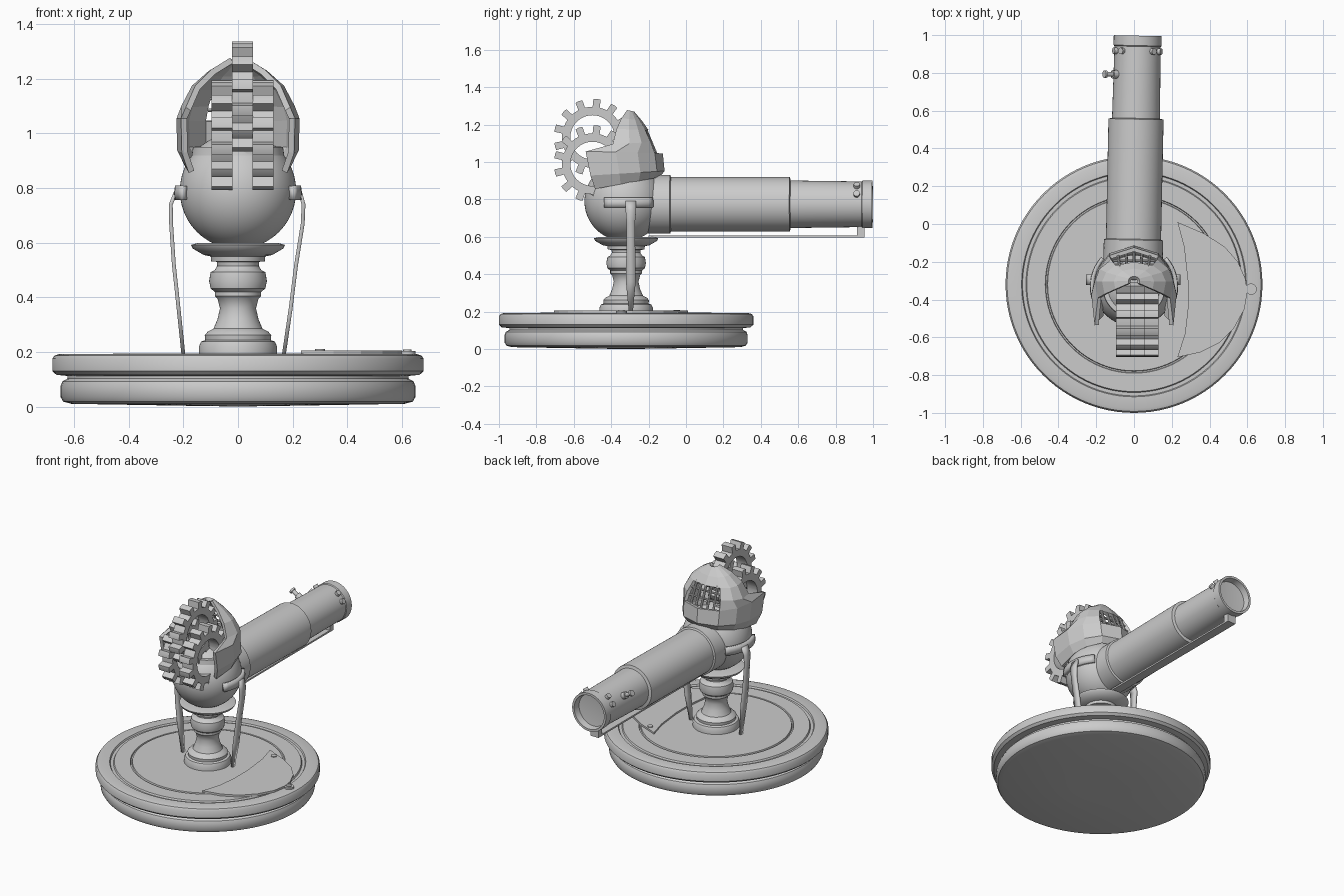
import bpy, bmesh
from math import sin, cos, pi, radians
from mathutils import Matrix, Vector

CY = -0.32  # y of the pedestal axis


def make(name, verts, faces, smooth=None, thick=0, offset=0):
    me = bpy.data.meshes.new(name)
    me.from_pydata([tuple(v) for v in verts], [], faces)
    bm = bmesh.new()
    bm.from_mesh(me)
    bmesh.ops.remove_doubles(bm, verts=bm.verts, dist=1e-5)
    bmesh.ops.recalc_face_normals(bm, faces=bm.faces)
    bm.to_mesh(me)
    bm.free()
    ob = bpy.data.objects.new(name, me)
    bpy.context.collection.objects.link(ob)
    if thick:
        m = ob.modifiers.new("thickness", 'SOLIDIFY')
        m.thickness, m.offset = thick, offset
    if smooth:
        bpy.ops.object.select_all(action='DESELECT')
        ob.select_set(True)
        bpy.context.view_layer.objects.active = ob
        bpy.ops.object.shade_smooth_by_angle(angle=radians(smooth))
    return ob


def lathe(name, prof, mat, n=64):
    """Revolve (radius, height) pairs around local z."""
    verts = [mat @ Vector((r * cos(2*pi*i/n), r * sin(2*pi*i/n), h)) for r, h in prof for i in range(n)]
    faces = [(k*n+i, k*n+(i+1) % n, (k+1)*n+(i+1) % n, (k+1)*n+i)
             for k in range(len(prof)-1) for i in range(n)]
    return make(name, verts, faces, 35)


def grid(name, rows, skip=(), **kw):
    n = len(rows[0])
    faces = [(k*n+i, k*n+i+1, (k+1)*n+i+1, (k+1)*n+i)
             for k in range(len(rows)-1) for i in range(n-1) if (k, i) not in skip]
    return make(name, [v for r in rows for v in r], faces, **kw)


def prism(name, outline, z0, z1):
    n = len(outline)
    verts = [(x, y, z) for z in (z0, z1) for x, y in outline]
    faces = [tuple(range(n)), tuple(range(n, 2*n))] + [(i, (i+1) % n, n+(i+1) % n, n+i) for i in range(n)]
    return make(name, verts, faces)


def box(name, x0, x1, y0, y1, z0, z1):
    return prism(name, [(x0, y0), (x1, y0), (x1, y1), (x0, y1)], z0, z1)


def rod(name, a, b, r, n=12):
    a, b = Vector(a), Vector(b)
    d = b - a
    mat = Matrix.Translation(a) @ d.to_track_quat('Z', 'Y').to_matrix().to_4x4()
    return lathe(name, [(0, 0), (r, 0), (r, d.length), (0, d.length)], mat, n)


axis = Matrix.Translation((0, CY, 0))

# Two-tier round base with engraved rings
lathe("base", [(0, 0), (0.2, 0.003), (0.61, 0.01), (0.64, 0.018), (0.65, 0.035), (0.65, 0.075), (0.643, 0.092),
               (0.625, 0.102), (0.625, 0.112), (0.665, 0.116), (0.68, 0.13), (0.68, 0.175), (0.672, 0.187),
               (0.655, 0.192), (0.595, 0.192), (0.59, 0.182), (0.572, 0.182), (0.567, 0.192), (0.47, 0.192),
               (0.467, 0.184), (0.46, 0.184), (0.457, 0.194), (0, 0.194)], axis, 96)

# Turned pedestal
lathe("pedestal", [(0, 0.19), (0.143, 0.19), (0.143, 0.22), (0.135, 0.238), (0.12, 0.243), (0.122, 0.262),
                   (0.11, 0.275), (0.09, 0.285), (0.075, 0.32), (0.066, 0.36), (0.075, 0.395), (0.085, 0.405),
                   (0.085, 0.42), (0.1, 0.432), (0.106, 0.46), (0.1, 0.492), (0.085, 0.5), (0.076, 0.515),
                   (0.078, 0.53), (0.098, 0.532), (0.1, 0.55), (0.125, 0.555), (0.165, 0.578), (0.172, 0.592),
                   (0.15, 0.598), (0, 0.598)], axis)

# Ball body with neck
R = 0.213
lathe("ball_body", [(R*sin(pi*i/24), 0.79 - R*cos(pi*i/24)) for i in range(25)],
      Matrix.Translation((0, -0.33, 0)))
lathe("neck", [(0.2, 0.8), (0.172, 0.9), (0.165, 0.95), (0, 0.95)], Matrix.Translation((0, -0.33, 0)))

# Stepped barrel with recessed end
tube = Matrix.Translation((-0.001, 0, 0.774)) @ Matrix.Rotation(radians(-1.2), 4, 'Z') @ Matrix.Rotation(-pi/2, 4, 'X')
lathe("barrel", [(0, -0.25), (0.157, -0.23), (0.157, -0.085), (0.146, -0.08), (0.146, 0.555), (0.127, 0.56),
                 (0.122, 0.94), (0.127, 0.945), (0.127, 0.997), (0.112, 0.997), (0.106, 0.955), (0, 0.945)], tube)


def on_tube(ang, r, y):
    a = radians(ang)
    return tube @ Vector((r*cos(a), -r*sin(a), y))


for ang in (25, 50, 130, 155):
    rod("barrel_bolt", on_tube(ang, 0.11, 0.915), on_tube(ang, 0.14, 0.915), 0.017)
rod("peg_stem", on_tube(150, 0.11, 0.79), on_tube(150, 0.195, 0.79), 0.013)
rod("peg_foot", on_tube(150, 0.11, 0.79), on_tube(150, 0.15, 0.79), 0.022)
rod("peg_knob", on_tube(150, 0.187, 0.79), on_tube(150, 0.2, 0.79), 0.02)

# Flat rail below the barrel
box("under_rail", -0.02, 0.04, -0.2, 0.955, 0.597, 0.608)
box("rail_hook", -0.02, 0.04, 0.915, 0.955, 0.6, 0.655)

# Side bands and tapering arms
arms = {-1: [(0.226, 0.79), (0.246, 0.74), (0.245, 0.67), (0.235, 0.52), (0.222, 0.4), (0.2, 0.19)],
        1: [(0.226, 0.79), (0.24, 0.74), (0.237, 0.67), (0.213, 0.52), (0.193, 0.36), (0.168, 0.19)]}
widths = [0.028, 0.028, 0.022, 0.024, 0.026, 0.01]
for s, path in arms.items():
    side = "right" if s > 0 else "left"
    grid(side + "_arm", [[(s*x, -0.295 - w, z), (s*x, -0.295 + w, z)] for (x, z), w in zip(path, widths)],
         smooth=40, thick=0.014)
    band = [radians(-28 + 70*i/10) for i in range(11)]
    grid(side + "_band", [[(s*r*cos(a), -0.33 + r*sin(a), z) for a in band]
                          for r, z in ((0.222, 0.757), (0.224, 0.782), (0.221, 0.808))], smooth=40, thick=0.02)

# Helmet shell open at the back: (y_back, z_back, y_front, z_front, half width)
sections = [(-0.485, 0.86, -0.15, 0.925, 0.185), (-0.51, 0.93, -0.125, 0.955, 0.212),
            (-0.535, 1.055, -0.135, 1.045, 0.215), (-0.39, 1.09, -0.175, 1.105, 0.198),
            (-0.37, 1.17, -0.21, 1.165, 0.16), (-0.345, 1.225, -0.245, 1.215, 0.1),
            (-0.315, 1.268, -0.285, 1.262, 0.025)]
us = [-0.92, -1, -0.88, -0.58, 0, 0.58, 0.88, 1, 0.92]
ts = [0, 0.4, 0.68, 0.9, 1, 0.9, 0.68, 0.4, 0]
rows = [[(u*w, yb + (yf-yb)*t, zb + (zf-zb)*t) for u, t in zip(us, ts)] for yb, zb, yf, zf, w in sections]
grid("helmet_shell", rows, skip={(k, i) for k in (2, 3) for i in (3, 4)}, thick=0.022)

# Visor grille
for i in range(5):
    x = -0.084 + 0.042*i
    rod("visor_bar", (x, -0.155 - abs(x)*0.15, 1.03), (x*0.9, -0.218 - abs(x)*0.1, 1.18), 0.008, 8)
for y, z in ((-0.185, 1.085), (-0.205, 1.13)):
    rod("visor_crossbar", (-0.11, y - 0.01, z), (0.11, y - 0.01, z), 0.007, 8)


# Crest gears
def gear(name, x, y, z, width=0.077, teeth=13):
    outer = []
    step = 2*pi/teeth
    for k in range(teeth):
        for f, r in ((-0.24, 0.163), (-0.2, 0.205), (0, 0.207), (0.2, 0.205), (0.24, 0.163), (0.5, 0.163)):
            outer.append(((k + f)*step, r))
    n = len(outer)
    loops = [(0, -1), (1, -1), (1, 1), (0, 1)]
    verts = [(x + s*width/2, y + (r if o else 0.118)*cos(a), z + (r if o else 0.118)*sin(a))
             for o, s in loops for a, r in outer]
    faces = [(k*n+i, k*n+(i+1) % n, (k+1) % 4*n+(i+1) % n, (k+1) % 4*n+i) for k in range(4) for i in range(n)]
    return make(name, verts, faces, 25)


gear("middle_gear", 0.017, -0.5, 1.132)
gear("left_gear", -0.058, -0.5, 0.99)
gear("right_gear", 0.092, -0.5, 0.99)

# Leaf-shaped plate with pins on the base
leaf = [(0.23, 0.01), (0.37, -0.05), (0.48, -0.12), (0.55, -0.2), (0.59, -0.29), (0.6, -0.36), (0.585, -0.45),
        (0.53, -0.55), (0.45, -0.63), (0.35, -0.68), (0.23, -0.705), (0.27, -0.58), (0.285, -0.45),
        (0.285, -0.3), (0.265, -0.12)]
prism("base_plate", leaf, 0.19, 0.205)
rod("plate_pin", (0.3, -0.05, 0.2), (0.3, -0.05, 0.21), 0.018, 16)
rod("plate_hinge", (0.62, -0.345, 0.185), (0.62, -0.345, 0.203), 0.03, 20)
rod("hinge_pin", (0.62, -0.345, 0.2), (0.62, -0.345, 0.209), 0.015, 16)
